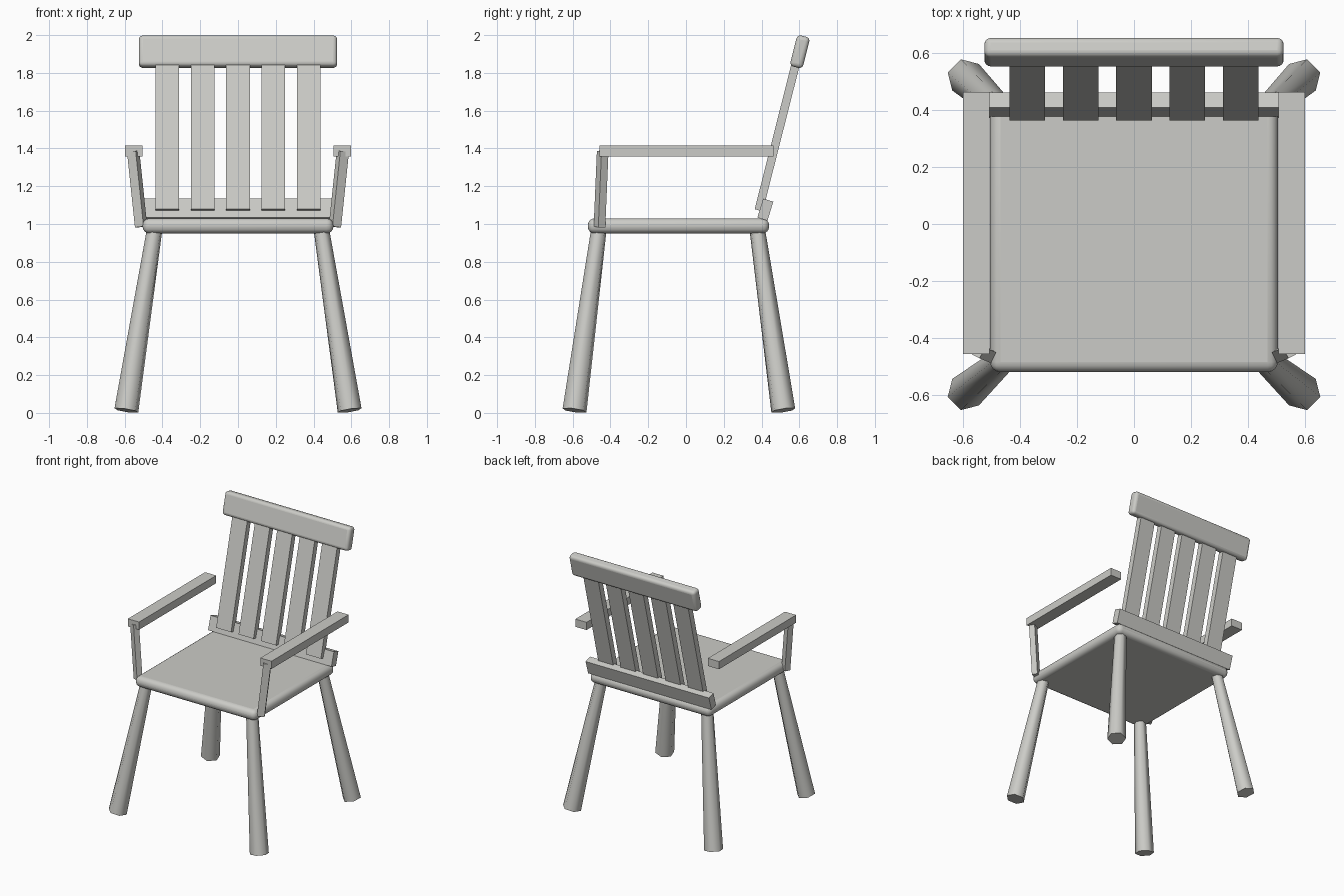
import bpy, math
from mathutils import Vector, Matrix

if "Cube" in bpy.data.objects:
    bpy.data.objects.remove(bpy.data.objects["Cube"], do_unlink=True)

wood = bpy.data.materials.new("pale_grey")
wood.use_nodes = True
colour = (0.6, 0.6, 0.57, 1)
wood.diffuse_color = colour
wood.node_tree.nodes["Principled BSDF"].inputs["Base Color"].default_value = colour


def smooth(obj, angle):
    bpy.ops.object.select_all(action="DESELECT")
    obj.select_set(True)
    bpy.context.view_layer.objects.active = obj
    bpy.ops.object.shade_smooth_by_angle(angle=math.radians(angle))


def box(name, centre, size, tilt=0, bevel=0):
    """Box leaning back by tilt degrees, with optional rounded edges."""
    bpy.ops.mesh.primitive_cube_add(size=1, location=centre,
                                    rotation=(math.radians(-tilt), 0, 0))
    obj = bpy.context.object
    obj.name = name
    obj.scale = size
    bpy.ops.object.transform_apply(location=False, rotation=False, scale=True)
    obj.data.materials.append(wood)
    if bevel:
        mod = obj.modifiers.new("rounded_edges", "BEVEL")
        mod.width = bevel
        mod.segments = 4
        smooth(obj, 40)
    return obj


def bar(name, bottom, top, profiles, outward):
    """Straight bar between two points; profiles are its end outlines."""
    bottom, top = Vector(bottom), Vector(top)
    axis = (top - bottom).normalized()
    n = Vector(outward)
    n = (n - axis * n.dot(axis)).normalized()
    t = axis.cross(n)
    verts = [c + n * u + t * v
             for c, ring in zip((bottom, top), profiles) for u, v in ring]
    k = len(profiles[0])
    faces = [(i, (i + 1) % k, k + (i + 1) % k, k + i) for i in range(k)]
    faces += [tuple(reversed(range(k))), tuple(range(k, 2 * k))]
    mesh = bpy.data.meshes.new(name)
    mesh.from_pydata(verts, [], faces)
    mesh.materials.append(wood)
    obj = bpy.data.objects.new(name, mesh)
    bpy.context.collection.objects.link(obj)
    return obj


def hexagon(r):
    return [(r * math.cos(math.radians(a)), r * math.sin(math.radians(a)))
            for a in range(30, 390, 60)]


def rectangle(w, d):
    return [(w / 2, d / 2), (-w / 2, d / 2), (-w / 2, -d / 2), (w / 2, -d / 2)]


# Seat
box("seat", (0, -0.04, 0.99), (1.01, 0.96, 0.08), bevel=0.036)

# Backrest: lower rail, slats and rounded top rail
box("lower_back_rail", (0, 0.42, 1.076), (1.03, 0.056, 0.105), tilt=17)
for i in range(5):
    box(f"back_slat_{i + 1}", (0.1875 * (i - 2), 0.488, 1.48),
        (0.125, 0.044, 0.84), tilt=14.2)
box("top_back_rail", (0, 0.603, 1.912), (1.05, 0.07, 0.17), tilt=14.2, bevel=0.022)

for side, s in (("left", 1), ("right", -1)):
    # Armrest and its leaning, turned front post
    box(f"{side}_armrest", (0.553 * s, 0.003, 1.387), (0.093, 0.92, 0.058))
    yaw = math.radians(28)
    bar(f"{side}_arm_post", (0.513 * s, -0.458, 0.985), (0.555 * s, -0.441, 1.385),
        [rectangle(0.052, 0.042)] * 2, (s * math.cos(yaw), math.sin(yaw), 0))

    # Splayed, tapered six-sided legs
    for end, e, foot_y, top_y in (("front", -1, -0.59, -0.46), ("back", 1, 0.515, 0.376)):
        leg = bar(f"{end}_{side}_leg", (0.591 * s, foot_y, 0.013), (0.44 * s, top_y, 0.98),
                  [hexagon(0.066), hexagon(0.042)], (s, e, 0))
        smooth(leg, 65)
